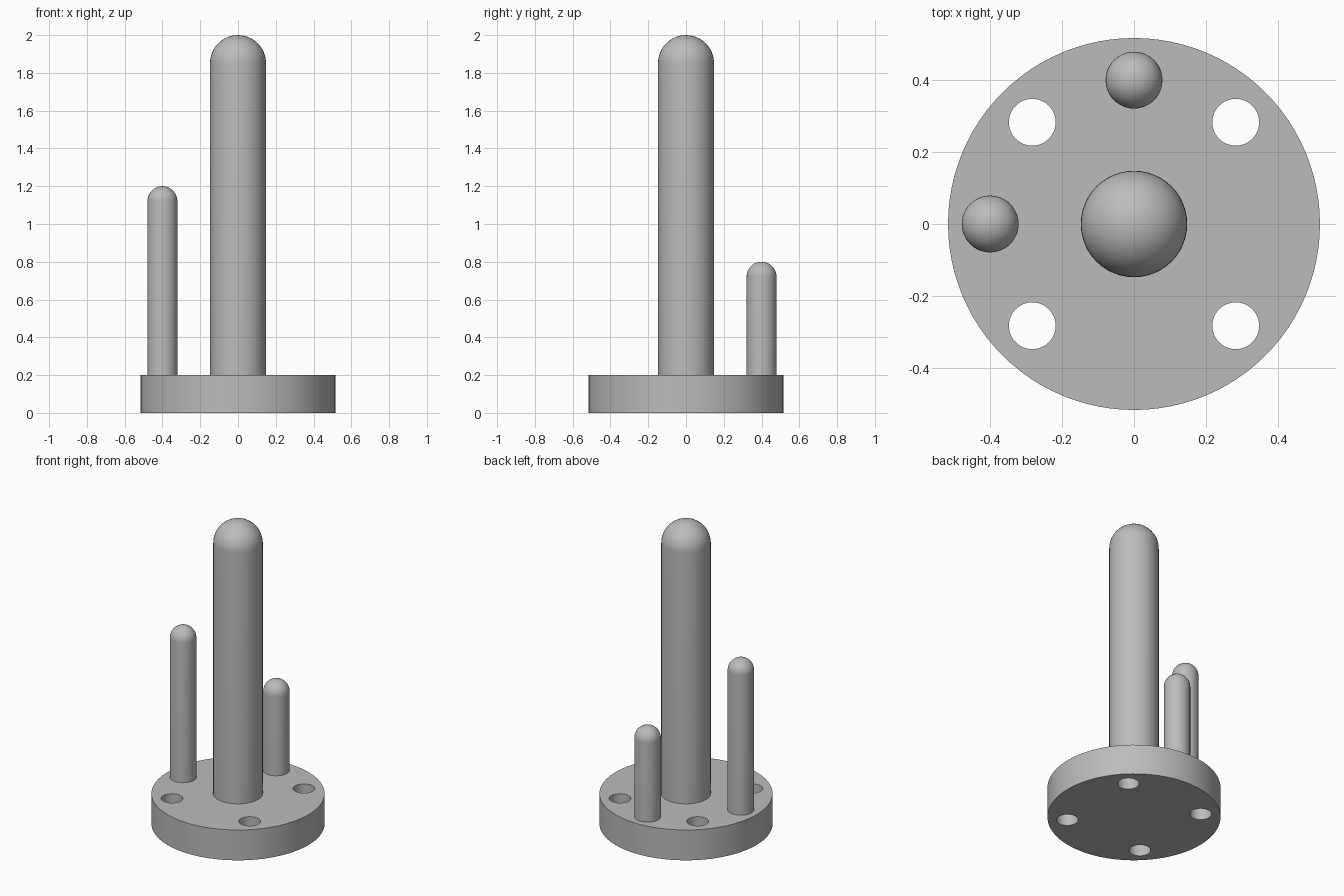
import bpy, bmesh, math
from mathutils import Matrix, Vector

cube = bpy.data.objects.get("Cube")
if cube:
    bpy.data.objects.remove(cube, do_unlink=True)

BASE_RADIUS, BASE_HEIGHT = 0.517, 0.2
HOLE_RADIUS, RING = 0.065, 0.4

grey = bpy.data.materials.new("plain grey")
grey.use_nodes = True
colour = (0.5, 0.5, 0.5, 1)
grey.diffuse_color = colour
grey.node_tree.nodes["Principled BSDF"].inputs["Base Color"].default_value = colour


def make_object(name, bm):
    mesh = bpy.data.meshes.new(name)
    bmesh.ops.recalc_face_normals(bm, faces=bm.faces)
    bm.to_mesh(mesh)
    bm.free()
    mesh.materials.append(grey)
    obj = bpy.data.objects.new(name, mesh)
    bpy.context.collection.objects.link(obj)
    return obj


def smooth(obj):
    bpy.ops.object.select_all(action="DESELECT")
    obj.select_set(True)
    bpy.context.view_layer.objects.active = obj
    bpy.ops.object.shade_smooth_by_angle(angle=math.radians(35))


def add_cylinder(bm, radius, bottom, top, x=0, y=0, sides=64):
    bmesh.ops.create_cone(
        bm, cap_ends=True, segments=sides, radius1=radius, radius2=radius,
        depth=top - bottom, matrix=Matrix.Translation((x, y, (bottom + top) / 2)))


def round_post(name, x, y, radius, top, sides=48, rings=12):
    """Cylinder with a hemispherical tip, turned from one profile."""
    profile = [Vector((radius, 0, BASE_HEIGHT - 0.01))]
    for i in range(rings + 1):
        a = math.pi / 2 * i / rings
        profile.append(Vector((radius * math.cos(a), 0, top - radius + radius * math.sin(a))))
    bm = bmesh.new()
    verts = [bm.verts.new(p) for p in profile]
    edges = [bm.edges.new(pair) for pair in zip(verts, verts[1:])]
    bmesh.ops.spin(bm, geom=verts + edges, cent=(0, 0, 0), axis=(0, 0, 1),
                   angle=math.tau, steps=sides)
    bmesh.ops.remove_doubles(bm, verts=bm.verts, dist=0.0001)
    bmesh.ops.holes_fill(bm, edges=[e for e in bm.edges if e.is_boundary], sides=0)
    bmesh.ops.translate(bm, verts=bm.verts, vec=(x, y, 0))
    smooth(make_object(name, bm))


# Round base plate
bm = bmesh.new()
add_cylinder(bm, BASE_RADIUS, 0, BASE_HEIGHT, sides=96)
base = make_object("base_plate", bm)

# Four through holes, on the diagonals
bm = bmesh.new()
for i in range(4):
    a = math.pi / 4 + i * math.pi / 2
    add_cylinder(bm, HOLE_RADIUS, -0.1, BASE_HEIGHT + 0.1,
                 RING * math.cos(a), RING * math.sin(a))
cutter = make_object("hole_cutter", bm)
cutter.hide_render = True

bpy.context.view_layer.objects.active = base
drill = base.modifiers.new("holes", "BOOLEAN")
drill.operation = "DIFFERENCE"
drill.solver = "EXACT"
drill.object = cutter
bpy.ops.object.modifier_apply(modifier=drill.name)
bpy.data.objects.remove(cutter, do_unlink=True)
smooth(base)

# Three round-tipped posts
round_post("centre_post", 0, 0, 0.148, 2.0)
round_post("right_post", -RING, 0, 0.079, 1.2)
round_post("back_post", 0, RING, 0.079, 0.8)
